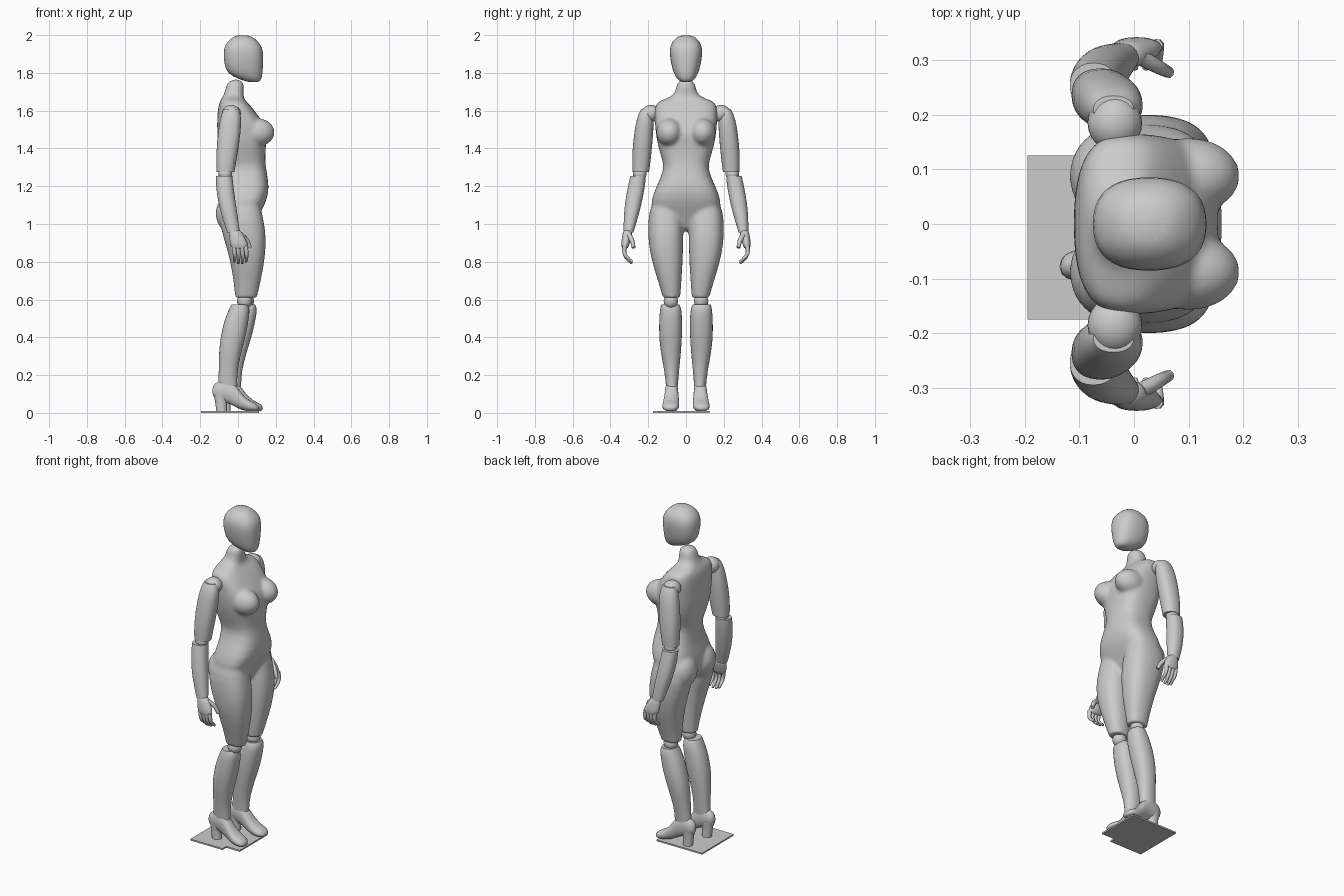
import bpy, bmesh, math
from mathutils import Vector

old = bpy.data.objects.get("Cube")
if old:
    bpy.data.objects.remove(old, do_unlink=True)

grey = bpy.data.materials.new("matte grey")
grey.use_nodes = True
colour = (0.6, 0.6, 0.6, 1)
grey.diffuse_color = colour
grey.node_tree.nodes["Principled BSDF"].inputs["Base Color"].default_value = colour

SEGMENTS = 20
SIDES = (("left", 1), ("right", -1))


def activate(obj):
    bpy.ops.object.select_all(action="DESELECT")
    obj.select_set(True)
    bpy.context.view_layer.objects.active = obj


def finish(obj, angle=40):
    activate(obj)
    bpy.ops.object.shade_smooth_by_angle(angle=math.radians(angle))
    return obj


def add_object(name, bm):
    bmesh.ops.recalc_face_normals(bm, faces=bm.faces)
    mesh = bpy.data.meshes.new(name)
    bm.to_mesh(mesh)
    bm.free()
    obj = bpy.data.objects.new(name, mesh)
    obj.data.materials.append(grey)
    bpy.context.collection.objects.link(obj)
    return obj


def loft(name, rings, side=1, axis="z", shift=None, sharp=False):
    """Rings are (position, low, high, y inner, y outer), skinned and subdivided."""
    bm = bmesh.new()
    crease = bm.edges.layers.float.new("crease_edge")
    loops = []
    for pos, low, high, inner, outer in rings:
        mid, rad = (low + high) / 2, (high - low) / 2
        y_mid, y_rad = (inner + outer) / 2, (outer - inner) / 2
        power = 2 / (2 + 5 * y_rad)          # wider sections are boxier
        offset = shift(pos) if shift else 0
        loop = []
        for i in range(SEGMENTS):
            a = math.tau * i / SEGMENTS
            c, s = math.cos(a), math.sin(a)
            u = mid + rad * math.copysign(abs(c) ** power, c)
            y = side * (y_mid + y_rad * math.copysign(abs(s) ** power, s))
            co = (u + offset, y, pos) if axis == "z" else (pos + offset, y, u)
            loop.append(bm.verts.new(co))
        loops.append(loop)
    for a, b in zip(loops, loops[1:]):
        for i in range(SEGMENTS):
            j = (i + 1) % SEGMENTS
            bm.faces.new((a[i], a[j], b[j], b[i]))
    for loop in (loops[0], loops[-1]):
        cap = bm.faces.new(loop)
        if sharp:
            for edge in cap.edges:
                edge[crease] = 1
    obj = add_object(name, bm)
    activate(obj)
    obj.modifiers.new("smooth", "SUBSURF").levels = 1
    bpy.ops.object.modifier_apply(modifier="smooth")
    return finish(obj)


def ball(name, centre, radii):
    bm = bmesh.new()
    bmesh.ops.create_uvsphere(bm, u_segments=24, v_segments=14, radius=1)
    bmesh.ops.scale(bm, vec=radii, verts=bm.verts)
    bmesh.ops.translate(bm, vec=centre, verts=bm.verts)
    return finish(add_object(name, bm))


def symmetric(rings):
    return [(z, back, front, -half, half) for z, back, front, half in rings]


# Head: a plain egg with a chin
loft("head", symmetric([
    (1.75, .055, .11, .025), (1.765, .01, .125, .045), (1.795, -.06, .131, .066),
    (1.85, -.074, .134, .08), (1.91, -.079, .135, .089), (1.95, -.07, .124, .083),
    (1.982, -.04, .09, .06), (2, -.01, .06, .03)]))

# Body: torso, bust, buttocks and thighs fused into one skin
body_parts = [loft("body", symmetric([
    (1.77, -.058, .036, .05), (1.7, -.067, .03, .052), (1.67, -.085, .03, .08),
    (1.652, -.095, .04, .15), (1.62, -.107, .075, .168), (1.55, -.112, .125, .167),
    (1.49, -.112, .165, .163), (1.42, -.107, .147, .152), (1.34, -.085, .145, .127),
    (1.29, -.07, .15, .115), (1.2, -.075, .167, .157), (1.13, -.095, .157, .187),
    (1.05, -.095, .115, .187), (1, -.07, .09, .12), (.96, -.03, .07, .04)]))]
thigh = [(1.16, -.05, .11, .05, .16), (1.06, -.1, .127, .013, .2),
         (.97, -.092, .147, .013, .202), (.88, -.062, .149, .014, .198),
         (.78, -.037, .138, .018, .175), (.68, -.022, .117, .025, .143),
         (.61, -.016, .1, .03, .123)]
for word, s in SIDES:
    body_parts.append(loft(word + "_thigh", thigh, s, sharp=True))
    body_parts.append(ball(word + "_bust", (.1, s * .088, 1.485), (.094, .07, .075)))
    body_parts.append(ball(word + "_buttock", (-.04, s * .088, 1.055), (.078, .088, .1)))
activate(body_parts[0])
for part in body_parts:
    part.select_set(True)
bpy.ops.object.join()
body = bpy.context.object
remesh = body.modifiers.new("fuse", "REMESH")
remesh.mode = "VOXEL"
remesh.voxel_size = .009
relax = body.modifiers.new("relax", "SMOOTH")
relax.factor, relax.iterations = .5, 6
for mod in ("fuse", "relax"):
    bpy.ops.object.modifier_apply(modifier=mod)
finish(body, 60)

# Lower legs and heeled shoes; the left one stands a little further forward
shin = [(.575, -.035, .05, .035, .13), (.555, -.045, .064, .024, .138),
        (.5, -.07, .058, .02, .142), (.42, -.09, .045, .02, .144),
        (.33, -.102, .02, .025, .136), (.22, -.102, -.005, .037, .114),
        (.14, -.105, -.003, .043, .106)]
shoe = [(-.137, .09, .14, .065, .09), (-.115, .07, .165, .045, .107),
        (-.06, .055, .185, .042, .11), (-.02, .035, .165, .04, .112),
        (.02, .013, .1, .036, .12), (.06, .008, .066, .034, .127),
        (.09, .008, .054, .04, .125), (.112, .013, .035, .06, .107)]
heel = [(.11, -.13, -.05, .045, .107), (.05, -.12, -.06, .052, .1),
        (.008, -.115, -.058, .05, .102)]
for word, s in SIDES:
    forward = .02 if s > 0 else 0
    loft(word + "_shin", shin, s, sharp=True,
         shift=lambda z: forward * (1 + max(0, z - .14) * 2.3))
    loft(word + "_shoe", shoe, s, "x", shift=lambda x: forward)
    loft(word + "_heel", heel, s, sharp=True, shift=lambda z: forward)
    ball(word + "_knee", (.035 + forward / 2, s * .08, .592), (.04, .038, .04))

# Arms with ball joints, and hands with curled fingers
upper_arm = [(1.61, -.075, .0, .185, .235), (1.585, -.088, .016, .172, .252),
             (1.53, -.1, .018, .17, .268), (1.44, -.112, .01, .176, .28),
             (1.34, -.116, -.008, .186, .287), (1.275, -.114, -.018, .195, .283)]
forearm = [(1.255, -.118, -.03, .212, .295), (1.2, -.118, -.024, .216, .308),
           (1.1, -.103, -.01, .236, .326), (1.02, -.08, .002, .258, .33),
           (.955, -.058, .01, .278, .332)]
palm = [(.975, -.047, .008, .285, .33), (.94, -.048, .03, .285, .338),
        (.9, -.043, .052, .297, .343), (.865, -.036, .055, .308, .342)]


def digit(name, points, radius):
    curve = bpy.data.curves.new(name, "CURVE")
    curve.dimensions = "3D"
    curve.bevel_depth, curve.bevel_resolution = radius, 2
    curve.resolution_u, curve.use_fill_caps = 5, True
    spline = curve.splines.new("BEZIER")
    spline.bezier_points.add(len(points) - 1)
    for i, (bp, co) in enumerate(zip(spline.bezier_points, points)):
        bp.co = Vector(co)
        bp.radius = 1 - .15 * i
        bp.handle_left_type = bp.handle_right_type = "AUTO"
    curve.materials.append(grey)
    obj = bpy.data.objects.new(name, curve)
    bpy.context.collection.objects.link(obj)


for word, s in SIDES:
    ball(word + "_shoulder_joint", (-.035, s * .185, 1.585), (.05, .052, .045))
    loft(word + "_upper_arm", upper_arm, s, sharp=True)
    ball(word + "_elbow", (-.068, s * .245, 1.265), (.036, .036, .036))
    loft(word + "_forearm", forearm, s, sharp=True)
    loft(word + "_palm", palm, s)
    for n in range(4):
        x = -.022 + n * .021
        tip = .8 - .008 * (n in (1, 2))
        digit(f"{word}_finger_{n + 1}",
              [(x, s * .326, .885), (x + .004, s * .324, .84),
               (x + .004, s * .306, tip + .018), (x + .002, s * .285, tip)], .0125)
    digit(word + "_thumb",
          [(.012, s * .305, .945), (.045, s * .287, .915), (.064, s * .277, .875)], .015)

# Thin stepped base plate under the heels
outline = [(-.195, -.175), (.02, -.175), (.02, -.14), (.11, -.14), (.11, .125), (-.195, .125)]
bm = bmesh.new()
bottom = bm.faces.new([bm.verts.new((x, y, 0)) for x, y in outline])
top = bmesh.ops.extrude_face_region(bm, geom=[bottom])["geom"]
bmesh.ops.translate(bm, vec=(0, 0, .009),
                    verts=[v for v in top if isinstance(v, bmesh.types.BMVert)])
if not any(len(f.verts) == len(outline) and f.calc_center_median().z < .001 for f in bm.faces):
    bm.faces.new([v for v in bm.verts if v.co.z < .001])
add_object("base_plate", bm)
